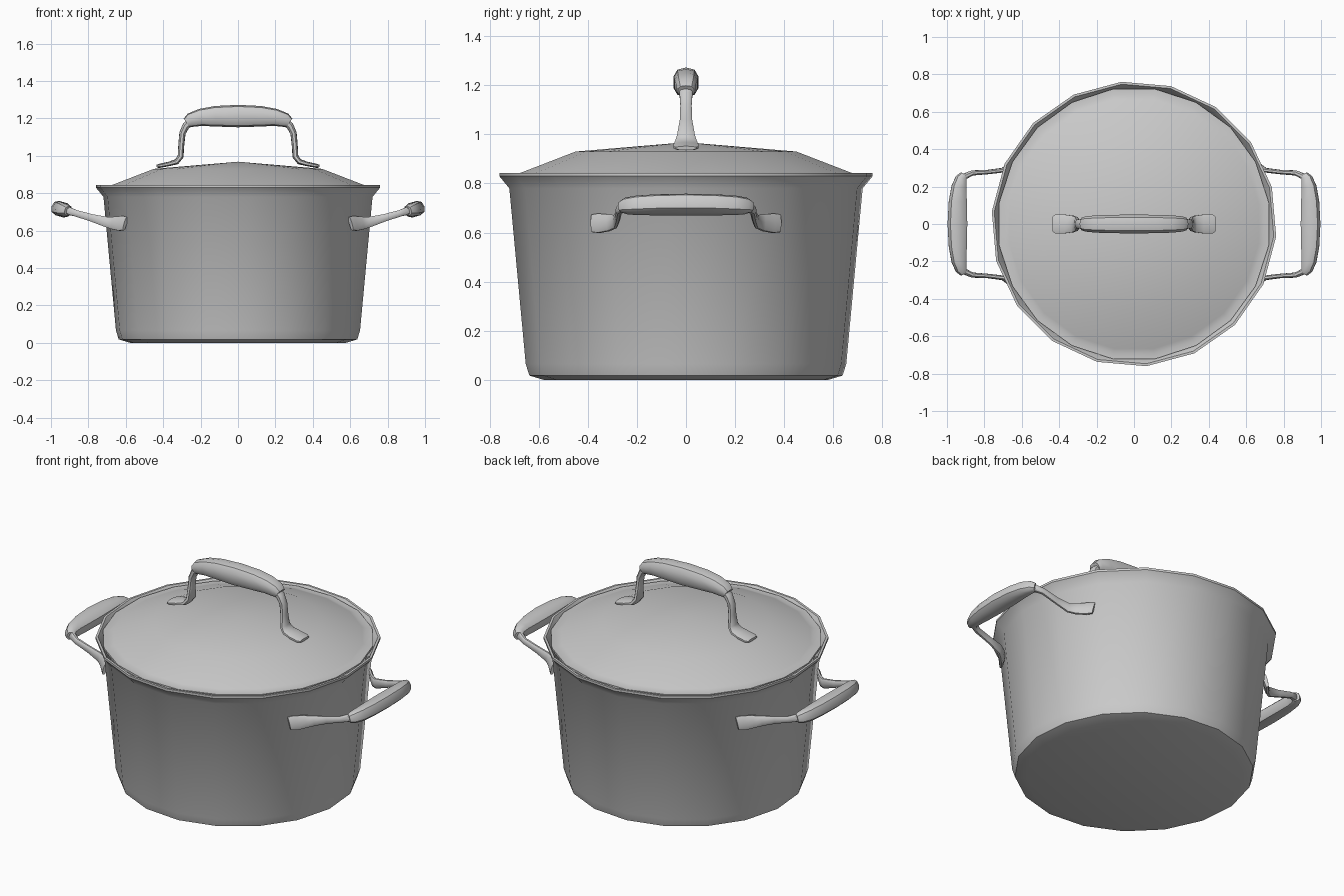
import bpy, bmesh
from math import sin, cos, pi, radians
from mathutils import Vector

if "Cube" in bpy.data.objects:
    bpy.data.objects.remove(bpy.data.objects["Cube"])


def finish(name, bm, mirror=None):
    bmesh.ops.recalc_face_normals(bm, faces=bm.faces)
    mesh = bpy.data.meshes.new(name)
    bm.to_mesh(mesh)
    bm.free()
    ob = bpy.data.objects.new(name, mesh)
    bpy.context.collection.objects.link(ob)
    bpy.ops.object.select_all(action='DESELECT')
    ob.select_set(True)
    bpy.context.view_layer.objects.active = ob
    bpy.ops.object.shade_smooth_by_angle(angle=radians(38))
    if mirror:
        m = ob.modifiers.new("mirror", 'MIRROR')
        m.use_axis = mirror
        m.use_mirror_merge = False
    return ob


def bridge(bm, rings, closed=False):
    pairs = list(zip(rings, rings[1:]))
    for a, b in pairs:
        n = max(len(a), len(b))
        for i in range(n):
            j = (i + 1) % n
            quad = [a[i % len(a)], a[j % len(a)], b[j % len(b)], b[i % len(b)]]
            bm.faces.new(list(dict.fromkeys(quad)))


def lathe(name, profile, sides, phase):
    bm = bmesh.new()
    rings = []
    for r, z in profile:
        count = sides if r else 1
        angs = [radians(phase) + 2 * pi * i / sides for i in range(count)]
        rings.append([bm.verts.new((r * cos(a), r * sin(a), z)) for a in angs])
    bridge(bm, rings)
    return finish(name, bm)


def loft(name, stations, up, mirror=None, sides=10):
    """Stations: (point, half size along up, half size across)."""
    bm = bmesh.new()
    up = Vector(up).normalized()
    pts = [Vector(s[0]) for s in stations]
    rings = []
    for i, (p, a, b) in enumerate(stations):
        t = pts[min(i + 1, len(pts) - 1)] - pts[max(i - 1, 0)]
        across = t.cross(up).normalized()
        ring = []
        for k in range(sides):
            ang = 2 * pi * (k + 0.5) / sides
            c, s = cos(ang), sin(ang)
            c = abs(c) ** 0.75 * (1 if c > 0 else -1)   # slightly squared oval
            s = abs(s) ** 0.75 * (1 if s > 0 else -1)
            ring.append(bm.verts.new(pts[i] + up * a * c + across * b * s))
        rings.append(ring)
    bridge(bm, rings)
    bm.faces.new(rings[0])
    bm.faces.new(rings[-1])
    return finish(name, bm, mirror)


# Tapered pot with flared rim and hollow inside
lathe("pot_body", [(0, 0), (0.58, 0), (0.64, 0.018), (0.655, 0.065), (0.722, 0.78),
                   (0.763, 0.83), (0.763, 0.843), (0.75, 0.843), (0.71, 0.785),
                   (0.64, 0.07), (0.61, 0.03), (0, 0.03)], 18, -5)

# Domed lid with a narrow flat lip
lathe("lid", [(0, 0.968), (0.455, 0.93), (0.675, 0.846), (0.70, 0.838), (0.73, 0.838),
              (0.73, 0.826), (0.68, 0.826), (0.45, 0.912), (0, 0.95)], 20, 9)

# Lid handle: two flat-footed legs and an arched grip
loft("lid_handle_legs", [((0.435, 0, 0.944), 0.042, 0.008), ((0.42, 0, 0.946), 0.052, 0.011),
                         ((0.37, 0, 0.956), 0.052, 0.012), ((0.328, 0, 0.968), 0.046, 0.015),
                         ((0.307, 0, 0.995), 0.038, 0.016), ((0.303, 0, 1.06), 0.026, 0.016),
                         ((0.297, 0, 1.12), 0.024, 0.017), ((0.278, 0, 1.16), 0.027, 0.020),
                         ((0.24, 0, 1.19), 0.030, 0.026)],
     (0, 1, 0), (True, False, False))
half = [(0.275, 1.176, 0.034, 0.027), (0.255, 1.19, 0.042, 0.038), (0.20, 1.205, 0.048, 0.046),
        (0.12, 1.211, 0.051, 0.055)]
loft("lid_grip", [((-x, 0, z), a, b) for x, z, a, b in half] + [((0, 0, 1.212), 0.052, 0.060)]
     + [((x, 0, z), a, b) for x, z, a, b in reversed(half)], (0, 1, 0))

# Side handles: legs spread into pads on the pot wall, grips tilt upward
tilt = (-0.28, 0, 0.96)
loft("side_handle_legs", [((0.602, 0.382, 0.637), 0.038, 0.010), ((0.625, 0.355, 0.638), 0.042, 0.013),
                          ((0.662, 0.315, 0.640), 0.036, 0.013), ((0.70, 0.288, 0.645), 0.029, 0.013),
                          ((0.78, 0.278, 0.667), 0.021, 0.012), ((0.865, 0.273, 0.692), 0.018, 0.014),
                          ((0.91, 0.252, 0.706), 0.022, 0.018), ((0.935, 0.21, 0.713), 0.028, 0.025)],
     tilt, (True, True, False))
half = [(0.91, 0.262, 0.704, 0.024, 0.022), (0.924, 0.245, 0.708, 0.033, 0.030),
        (0.936, 0.20, 0.711, 0.038, 0.040), (0.942, 0.12, 0.713, 0.040, 0.050)]
loft("side_grips", [((x, -y, z), a, b) for x, y, z, a, b in half] + [((0.944, 0, 0.714), 0.041, 0.055)]
     + [((x, y, z), a, b) for x, y, z, a, b in reversed(half)], tilt, (True, False, False))
